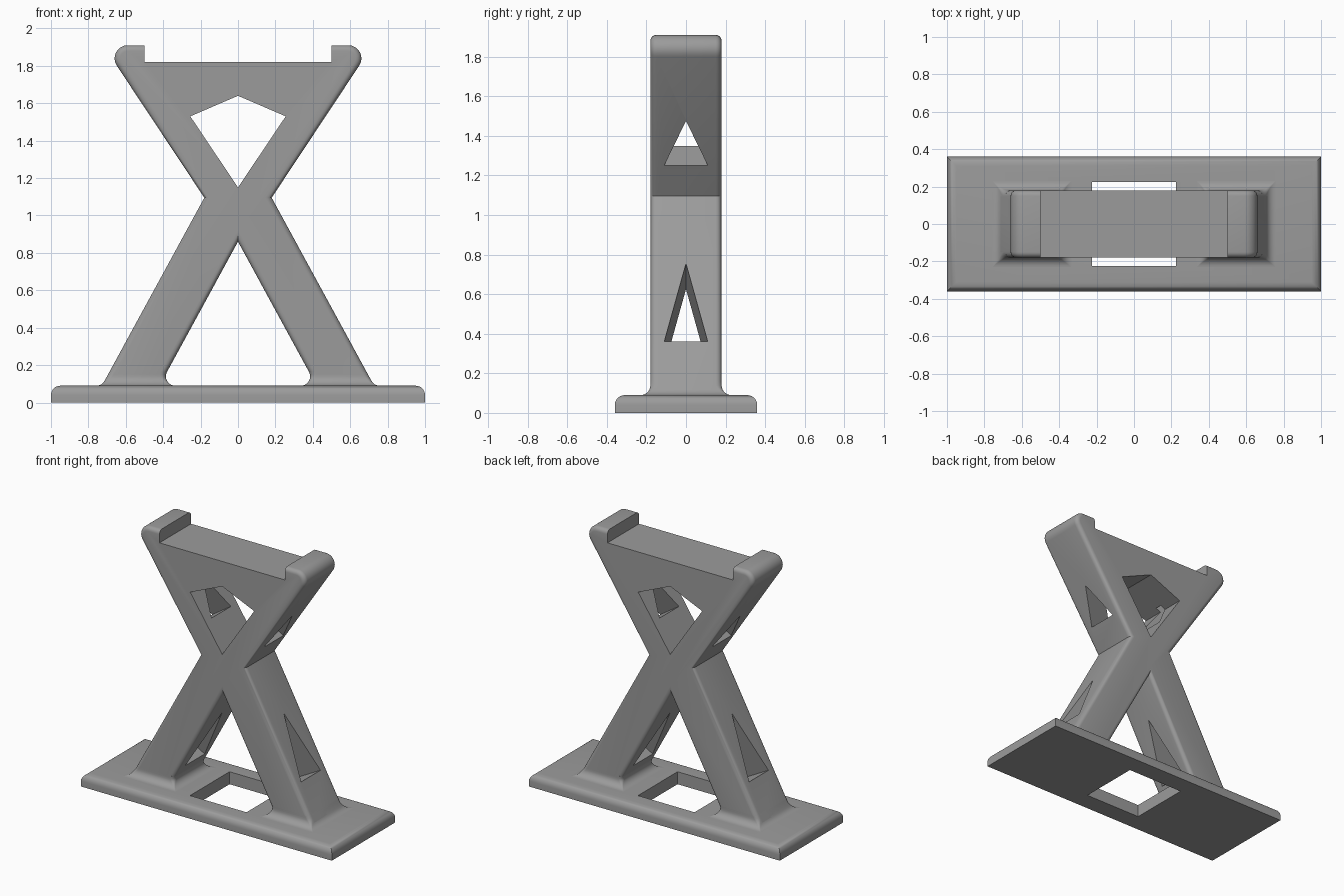
import bpy, bmesh, math
from mathutils import Vector

if "Cube" in bpy.data.objects:
    bpy.data.objects.remove(bpy.data.objects["Cube"])

grey = bpy.data.materials.new("plain_grey")
grey.diffuse_color = (0.33, 0.33, 0.33, 1)
grey.use_nodes = True
grey.node_tree.nodes["Principled BSDF"].inputs["Base Color"].default_value = grey.diffuse_color

HALF_D = 0.18            # half depth of the frame
BASE_H = 0.09            # base thickness
WAIST = (0.18, 1.095)    # outer waist point of the X
LOW, UP = 0.545, 0.665   # dx/dz of the lower and upper legs
FILLET = 0.05


def make_object(name, bm):
    bmesh.ops.recalc_face_normals(bm, faces=bm.faces[:])
    mesh = bpy.data.meshes.new(name)
    bm.to_mesh(mesh)
    bm.free()
    mesh.materials.append(grey)
    obj = bpy.data.objects.new(name, mesh)
    bpy.context.collection.objects.link(obj)
    return obj


def hull(name, points):
    bm = bmesh.new()
    for p in points:
        bm.verts.new(p)
    bmesh.ops.convex_hull(bm, input=bm.verts[:])
    return make_object(name, bm)


def activate(obj):
    bpy.ops.object.select_all(action='DESELECT')
    obj.select_set(True)
    bpy.context.view_layer.objects.active = obj


def cut(obj, cutter):
    activate(obj)
    mod = obj.modifiers.new("cut", 'BOOLEAN')
    mod.operation = 'DIFFERENCE'
    mod.solver = 'EXACT'
    mod.object = cutter
    bpy.ops.object.modifier_apply(modifier=mod.name)
    bpy.data.objects.remove(cutter)


def smooth(obj):
    activate(obj)
    bpy.ops.object.shade_smooth_by_angle(angle=math.radians(32))


def outer_x(z):
    return WAIST[0] + (WAIST[1] - z) * LOW if z < WAIST[1] else WAIST[0] + (z - WAIST[1]) * UP


def inner_x(z):
    return (0.86 - z) * LOW


# Base plate: rounded top edges, square opening
bm = bmesh.new()
bmesh.ops.create_cube(bm, size=1)
for v in bm.verts:
    v.co = (v.co.x * 2, v.co.y * 0.72, (v.co.z + 0.5) * BASE_H)
top = [e for e in bm.edges if all(v.co.z > 0.01 for v in e.verts)]
bmesh.ops.bevel(bm, geom=top, offset=0.05, segments=6, profile=0.5, affect='EDGES')
base = make_object("base_plate", bm)
cut(base, hull("opening_cutter", [(x, y, z) for x in (-0.225, 0.225)
                                  for y in (-0.225, 0.225) for z in (-0.1, 0.2)]))
smooth(base)

# X frame: right half of the outline, from the inner apex round to the shelf
right = [(0, 0.86), (inner_x(0.05), 0.05), (outer_x(0.05), 0.05), WAIST]
start = -math.atan(UP)
for i in range(9):
    a = start + (math.pi / 2 - start) * i / 8
    right.append((0.59 + 0.07 * math.cos(a), 1.84 + 0.07 * math.sin(a)))
right += [(0.5, 1.91), (0.5, 1.82)]
outline = right + [(-x, z) for x, z in reversed(right[1:])]

bm = bmesh.new()
face = bm.faces.new([bm.verts.new((x, -HALF_D, z)) for x, z in outline])
ext = bmesh.ops.extrude_face_region(bm, geom=[face])
bmesh.ops.translate(bm, vec=(0, 2 * HALF_D, 0),
                    verts=[g for g in ext['geom'] if isinstance(g, bmesh.types.BMVert)])
bmesh.ops.recalc_face_normals(bm, faces=bm.faces[:])


def rounded(e):
    a, b = (v.co for v in e.verts)
    if abs(a.y - b.y) > 0.01:
        return False                     # edges running through the depth
    mid = (a + b) / 2
    if max(a.z, b.z) < 0.06:
        return False                     # foot ends hidden in the base
    on_notch = max(abs(a.x), abs(b.x)) < 0.501 and mid.z > 1.8
    return not on_notch


bmesh.ops.bevel(bm, geom=[e for e in bm.edges if rounded(e)], offset=0.03,
                segments=5, profile=0.5, affect='EDGES')
frame = make_object("x_frame", bm)

# Kite-shaped window under the shelf
kite = [(0, 1.64), (0.255, 1.53), (0, 1.15), (-0.255, 1.53)]
cut(frame, hull("window_cutter", [(x, y, z) for x, z in kite for y in (-0.4, 0.4)]))


# Triangular slots square to each leg
def slot(side, z0, z1, slope, depth):
    n = Vector((1, 0, slope)).normalized()
    pts = []
    for y, z in ((-0.11, z0), (0.11, z0), (0, z1)):
        p = Vector((outer_x(z), y, z))
        for d in (0.08, -depth):
            q = p + n * d
            pts.append((q.x * side, q.y, q.z))
    cut(frame, hull("slot_cutter", pts))


for side in (-1, 1):
    slot(side, 0.36, 0.755, LOW, 0.34)
    slot(side, 1.25, 1.475, -UP, 0.22)
smooth(frame)


# Flared fillets where the legs meet the base
def flare(name, side):
    slant = math.atan(LOW)
    t_out = FILLET * math.tan((math.pi / 2 - slant) / 2)
    t_in = FILLET * math.tan((math.pi / 2 + slant) / 2)
    z_out = BASE_H + t_out * math.cos(slant)
    z_in = BASE_H + t_in * math.cos(slant)
    zc = BASE_H + FILLET
    levels = [BASE_H + (z_in - BASE_H) * (i / 10) ** 2 for i in range(11)]
    bm = bmesh.new()
    rings = []
    for z in levels:
        bulge = math.sqrt(max(0, FILLET ** 2 - (z - zc) ** 2))
        xo = outer_x(BASE_H) + t_out - bulge if z < z_out else outer_x(z)
        xi = inner_x(BASE_H) - t_in + bulge
        y = HALF_D + (FILLET - bulge if z < zc else 0)
        rc = 0.002 + 0.028 * min(1, (z - BASE_H) / FILLET)
        ring = []
        for k, (cx, cy) in enumerate(((xo - rc, y - rc), (xi + rc, y - rc),
                                      (xi + rc, rc - y), (xo - rc, rc - y))):
            for j in range(5):
                a = math.pi / 2 * (k + j / 4)
                ring.append(bm.verts.new((side * (cx + rc * math.cos(a)),
                                          cy + rc * math.sin(a), z)))
        rings.append(ring)
    for lo, hi in zip(rings, rings[1:]):
        for i in range(len(lo)):
            j = (i + 1) % len(lo)
            bm.faces.new((lo[i], lo[j], hi[j], hi[i]))
    bm.faces.new(rings[0])
    bm.faces.new(rings[-1])
    smooth(make_object(name, bm))


flare("left_foot_fillet", -1)
flare("right_foot_fillet", 1)
